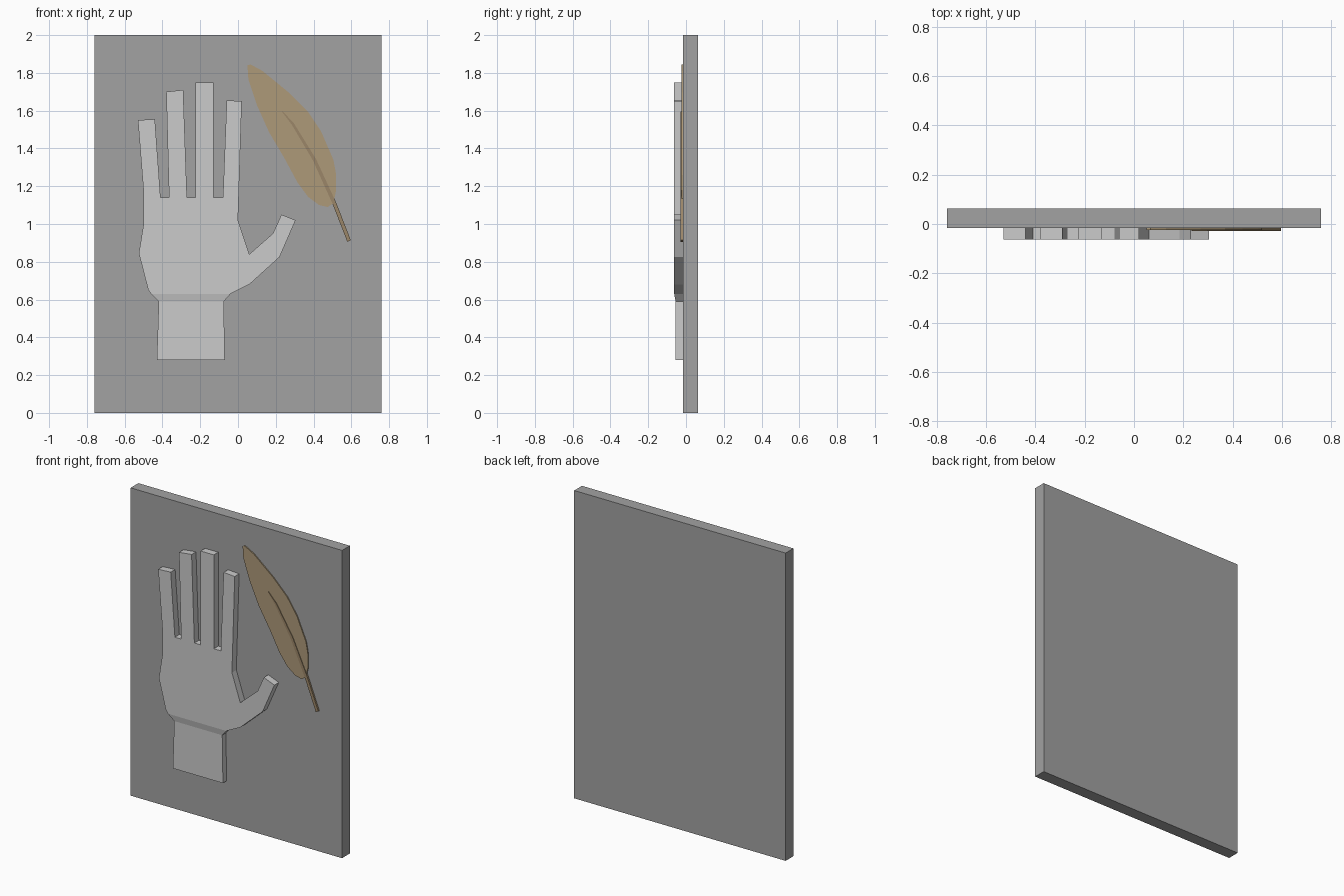
import bpy
import bmesh

cube = bpy.data.objects.get("Cube")
if cube:
    bpy.data.objects.remove(cube, do_unlink=True)

BOARD_FRONT, BOARD_BACK = -0.017, 0.0625
HAND_FRONT, WRIST_FRONT = -0.0625, -0.055


def material(name, colour):
    mat = bpy.data.materials.new(name)
    mat.use_nodes = True
    mat.diffuse_color = (*colour, 1)
    mat.node_tree.nodes["Principled BSDF"].inputs["Base Color"].default_value = (*colour, 1)
    return mat


def plate(name, outline, front, back, mat):
    """Extrude an x-z outline from back to front; front may depend on height."""
    depth = front if callable(front) else (lambda z: front)
    bm = bmesh.new()
    fronts = [bm.verts.new((x, depth(z), z)) for x, z in outline]
    backs = [bm.verts.new((x, back, z)) for x, z in outline]
    bm.faces.new(fronts)
    bm.faces.new(backs[::-1])
    for i in range(len(outline)):
        j = (i + 1) % len(outline)
        bm.faces.new((fronts[i], backs[i], backs[j], fronts[j]))
    bmesh.ops.recalc_face_normals(bm, faces=bm.faces)
    mesh = bpy.data.meshes.new(name)
    bm.to_mesh(mesh)
    bm.free()
    mesh.materials.append(mat)
    obj = bpy.data.objects.new(name, mesh)
    bpy.context.collection.objects.link(obj)
    return obj


board_grey = material("board grey", (0.36, 0.36, 0.36))
hand_grey = material("hand grey", (0.6, 0.6, 0.6))
feather_tan = material("feather tan", (0.42, 0.32, 0.19))
quill_brown = material("quill brown", (0.33, 0.24, 0.14))

# Backing board
plate("board", [(-0.76, 0), (0.76, 0), (0.76, 2), (-0.76, 2)],
      BOARD_FRONT, BOARD_BACK, board_grey)

# Hand: fingers left to right, then thumb, then heel of the palm
fingers = [(-0.50, 1.17), (-0.53, 1.55), (-0.44, 1.555), (-0.41, 1.14),
           (-0.365, 1.14), (-0.38, 1.70), (-0.29, 1.71), (-0.27, 1.14),
           (-0.225, 1.14), (-0.225, 1.75), (-0.13, 1.75), (-0.13, 1.14),
           (-0.08, 1.14), (-0.06, 1.655), (0.02, 1.65)]
thumb = [(0.0, 1.02), (0.06, 0.84), (0.185, 0.95), (0.23, 1.05),
         (0.305, 1.02), (0.22, 0.825), (0.06, 0.68)]
heel = [(-0.04, 0.63), (-0.46, 0.63), (-0.475, 0.65), (-0.525, 0.845), (-0.50, 1.0)]
plate("hand", fingers + thumb + heel, HAND_FRONT, BOARD_FRONT, hand_grey)

# Sloping band down to the wrist
plate("wrist_slope", [(-0.46, 0.63), (-0.04, 0.63), (-0.075, 0.59), (-0.42, 0.59)],
      lambda z: HAND_FRONT if z > 0.61 else WRIST_FRONT, BOARD_FRONT, hand_grey)
plate("wrist", [(-0.42, 0.59), (-0.075, 0.59), (-0.07, 0.28), (-0.43, 0.28)],
      WRIST_FRONT, BOARD_FRONT, hand_grey)

# Feather vane
right_edge = [(0.05, 1.84), (0.066, 1.845), (0.13, 1.81), (0.27, 1.695), (0.37, 1.595),
              (0.44, 1.49), (0.505, 1.34), (0.52, 1.26), (0.52, 1.18), (0.505, 1.11)]
left_edge = [(0.475, 1.09), (0.43, 1.10), (0.37, 1.145), (0.315, 1.22), (0.245, 1.35),
             (0.165, 1.485), (0.10, 1.63), (0.055, 1.765)]
plate("feather_vane", right_edge + left_edge, -0.024, BOARD_FRONT, feather_tan)

# Quill: a tapering strip along the feather's middle
spine = [(0.235, 1.595, 0.002), (0.29, 1.53, 0.006), (0.405, 1.34, 0.008),
         (0.51, 1.11, 0.009), (0.588, 0.91, 0.009)]
quill = [(x - w, z - w / 2) for x, z, w in spine]
quill += [(x + w, z + w / 2) for x, z, w in reversed(spine)]
plate("feather_quill", quill, -0.028, BOARD_FRONT, quill_brown)
